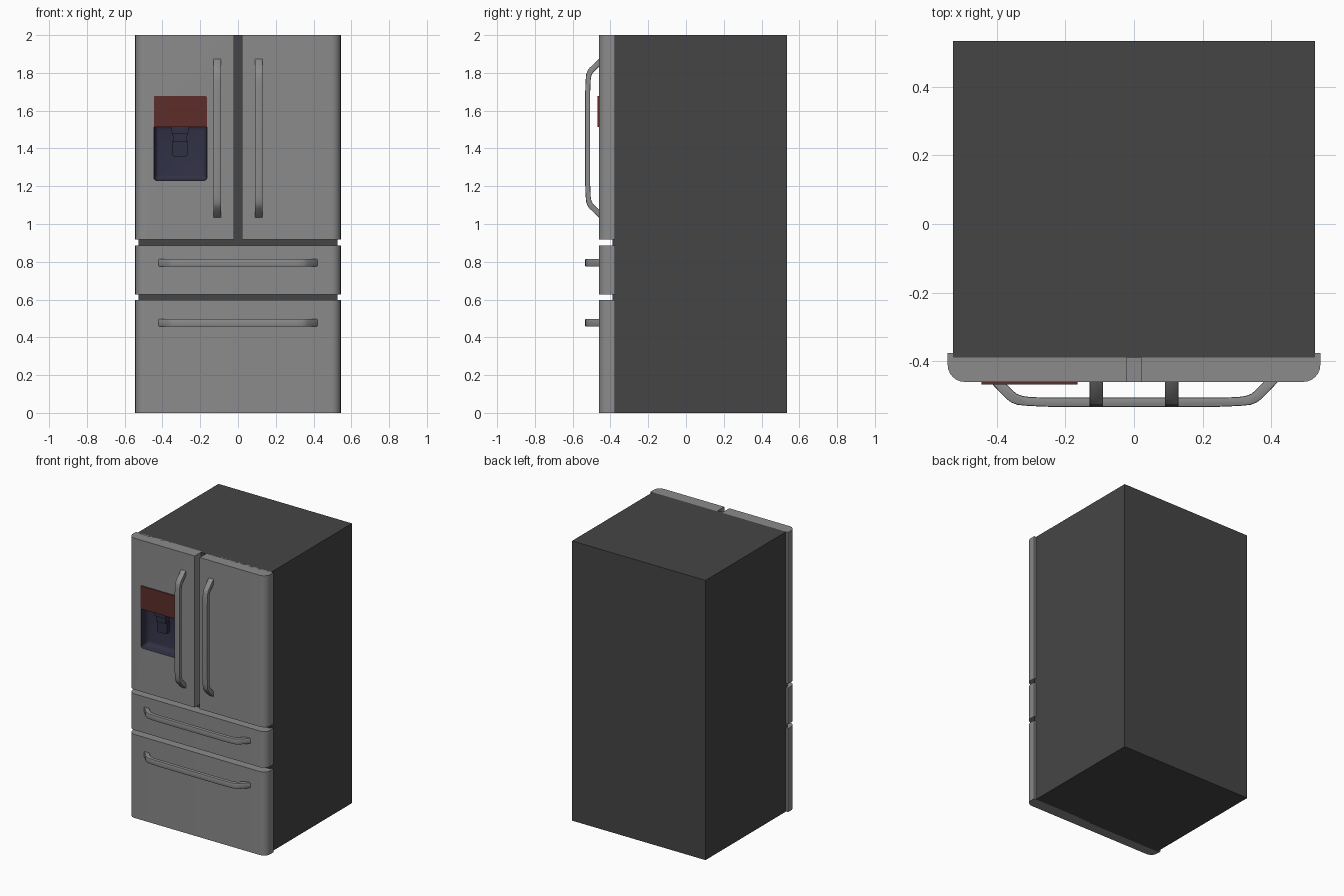
import bpy, bmesh, math

if "Cube" in bpy.data.objects:
    bpy.data.objects.remove(bpy.data.objects["Cube"])


def material(name, r, g, b):
    m = bpy.data.materials.new(name)
    m.diffuse_color = (r, g, b, 1)
    m.use_nodes = True
    m.node_tree.nodes["Principled BSDF"].inputs["Base Color"].default_value = m.diffuse_color
    return m


STEEL = material("steel", 0.26, 0.26, 0.26)
DARK = material("dark_casing", 0.06, 0.06, 0.06)
RED = material("red_panel", 0.11, 0.027, 0.024)
NAVY = material("navy_plastic", 0.03, 0.03, 0.06)

# Maps a 2D profile point (a, b) and an extrusion position t to 3D
AXES = {
    "x": lambda a, b, t: (t, b, a),
    "y": lambda a, b, t: (a, t, b),
    "z": lambda a, b, t: (a, b, t),
}


def finish(name, bm, mat, flip=False):
    bmesh.ops.recalc_face_normals(bm, faces=bm.faces)
    if flip:
        bmesh.ops.reverse_faces(bm, faces=bm.faces)
    me = bpy.data.meshes.new(name)
    bm.to_mesh(me)
    bm.free()
    ob = bpy.data.objects.new(name, me)
    bpy.context.collection.objects.link(ob)
    me.materials.append(mat)
    return ob


def activate(ob):
    bpy.ops.object.select_all(action='DESELECT')
    ob.select_set(True)
    bpy.context.view_layer.objects.active = ob


def smooth(ob):
    activate(ob)
    bpy.ops.object.shade_smooth_by_angle(angle=math.radians(35))


def prism(name, pts, axis, lo, hi, mat, bevel=0):
    bm = bmesh.new()
    rings = [[bm.verts.new(AXES[axis](a, b, t)) for a, b in pts] for t in (lo, hi)]
    n = len(pts)
    for i in range(n):
        j = (i + 1) % n
        bm.faces.new((rings[0][i], rings[0][j], rings[1][j], rings[1][i]))
    bm.faces.new(rings[0])
    bm.faces.new(rings[1])
    ob = finish(name, bm, mat)
    if bevel:
        mod = ob.modifiers.new("bevel", 'BEVEL')
        mod.width, mod.segments = bevel, 2
        mod.limit_method, mod.angle_limit = 'ANGLE', math.radians(50)
        activate(ob)
        bpy.ops.object.modifier_apply(modifier="bevel")
    smooth(ob)
    return ob


def rounded(x0, x1, y0, y1, radii, seg=6):
    """Rectangle outline; radii run lower-left, lower-right, upper-right, upper-left."""
    pts = []
    corners = [(x0, y0, 1, 1), (x1, y0, -1, 1), (x1, y1, -1, -1), (x0, y1, 1, -1)]
    for k, ((x, y, sx, sy), r) in enumerate(zip(corners, radii)):
        if r == 0:
            pts.append((x, y))
            continue
        for i in range(seg + 1):
            a = math.pi + math.pi / 2 * (k + i / seg)
            pts.append((x + sx * r + r * math.cos(a), y + sy * r + r * math.sin(a)))
    return pts


FRONT, BACK, W, R = -0.461, -0.377, 0.544, 0.05

# Cabinet
prism("cabinet", rounded(-0.528, 0.528, -0.39, 0.5335, (0,) * 4), "z", 0, 2, DARK)

# Doors and drawers, rounded only on the outer front edges
left_door = prism("left_door", rounded(-W, -0.02, FRONT, BACK, (R, 0, 0, 0)), "z", 0.917, 2, STEEL)
prism("right_door", rounded(0.02, W, FRONT, BACK, (0, R, 0, 0)), "z", 0.917, 2, STEEL)
for name, lo, hi in (("upper_drawer", 0.628, 0.887), ("lower_drawer", 0, 0.597)):
    prism(name, rounded(-W, W, FRONT, BACK, (R, R, 0, 0)), "z", lo, hi, STEEL)

# Handles: bent bar profile, mirrored end to end
outer = [(0.426, -0.455), (0.372, -0.511), (0.358, -0.521), (0.34, -0.528), (0.31, -0.531), (0.25, -0.5335)]
inner = [(0.25, -0.507), (0.305, -0.505), (0.326, -0.502), (0.342, -0.496), (0.353, -0.487), (0.385, -0.455)]


def mirrored(pts):
    return [(-a, b) for a, b in reversed(pts)]


bar = outer + mirrored(outer) + mirrored(inner) + inner
upright = [(a + 1.454, b) for a, b in bar]
for name, x in (("left_door_handle", -0.11), ("right_door_handle", 0.11)):
    prism(name, upright, "x", x - 0.02, x + 0.02, STEEL, 0.004)
for name, z in (("upper_drawer_handle", 0.795), ("lower_drawer_handle", 0.477)):
    prism(name, bar, "z", z - 0.02, z + 0.02, STEEL, 0.004)

# Dispenser opening cut into the left door
X0, X1, Z0, Z1 = -0.445, -0.165, 1.23, 1.53
cutter = prism("opening_cutter", rounded(X0, X1, Z0, Z1, (0.015, 0.015, 0, 0)), "y", -0.6, -0.387, NAVY)
cutter.hide_render = True
cut = left_door.modifiers.new("opening", 'BOOLEAN')
cut.operation, cut.solver, cut.object = 'DIFFERENCE', 'EXACT', cutter
activate(left_door)
bpy.ops.object.modifier_apply(modifier="opening")
bpy.data.objects.remove(cutter)
smooth(left_door)

# Dispenser alcove: open-fronted tub with curved inner edges
bm = bmesh.new()
loops = []
for inset, y in ((0.0005, FRONT), (0.002, -0.425), (0.006, -0.408), (0.014, -0.396), (0.026, -0.391)):
    outline = rounded(X0 + inset, X1 - inset, Z0 + inset, Z1 - inset, (0.015,) * 4)
    loops.append([bm.verts.new((a, y, b)) for a, b in outline])
for p, q in zip(loops, loops[1:]):
    for i in range(len(p)):
        j = (i + 1) % len(p)
        bm.faces.new((p[i], p[j], q[j], q[i]))
back = bm.faces.new(loops[-1])
bmesh.ops.recalc_face_normals(bm, faces=bm.faces)
back.normal_update()
smooth(finish("dispenser_alcove", bm, NAVY, flip=back.normal.y > 0))

# Control panel above the alcove
prism("control_panel", rounded(X0, X1, 1.513, 1.677, (0, 0, 0.006, 0.006)), "y", -0.468, -0.45, RED)

# Water spout and paddle
CX = -0.307
prism("spout_housing", rounded(CX - 0.045, CX + 0.045, 1.478, 1.528, (0.008, 0.008, 0, 0)), "y", -0.445, -0.389, NAVY)
prism("spout_nozzle", [(CX - 0.034, 1.435), (CX + 0.034, 1.435), (CX + 0.04, 1.48), (CX - 0.04, 1.48)],
      "y", -0.432, -0.389, NAVY)
prism("spout_paddle", rounded(CX - 0.04, CX + 0.04, 1.356, 1.44, (0.014, 0.014, 0, 0)), "y", -0.42, -0.389, NAVY)
